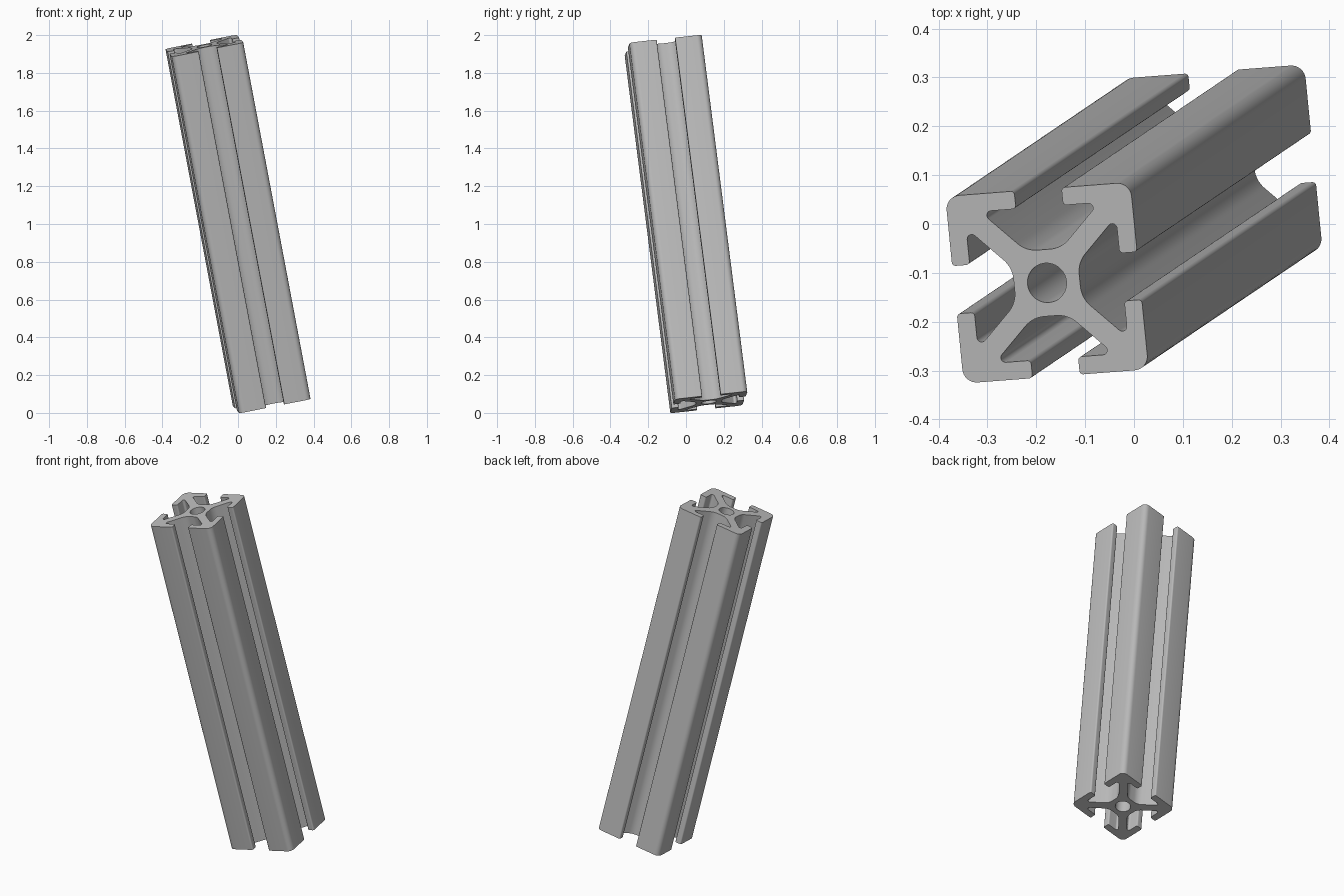
import bpy, bmesh, math
from mathutils import Vector, Matrix

cube = bpy.data.objects.get("Cube")
if cube:
    bpy.data.objects.remove(cube, do_unlink=True)

UNIT = 0.01936      # one profile unit
LENGTH = 100        # rail length in profile units

# Flat aluminium colour
metal = bpy.data.materials.new("aluminium grey")
metal.use_nodes = True
GREY = (0.5, 0.5, 0.5, 1)
metal.diffuse_color = GREY
metal.node_tree.nodes["Principled BSDF"].inputs["Base Color"].default_value = GREY


def fillet(corners):
    """Round every (x, y, radius) corner of a closed outline."""
    out = []
    for i, (x, y, r) in enumerate(corners):
        p = Vector((x, y))
        a = (Vector(corners[i - 1][:2]) - p).normalized()
        b = (Vector(corners[(i + 1) % len(corners)][:2]) - p).normalized()
        half = a.angle(b) / 2
        center = p + (a + b).normalized() * (r / math.sin(half))
        start = p + a * (r / math.tan(half)) - center
        end = p + b * (r / math.tan(half)) - center
        sweep = start.angle_signed(end)
        steps = 8
        for k in range(steps + 1):
            out.append(center + Matrix.Rotation(-sweep * k / steps, 2) @ start)
    return out


# Half of one corner arm: slot floor, pocket, lip, outer corner
half_arm = [(1.9, 3.55, 3), (6.45, 8.1, 0.5), (2.55, 8.1, 0.4), (2.55, 10, 0.4)]
arm = half_arm + [(10, 10, 1.5)] + [(y, x, r) for x, y, r in reversed(half_arm)]
corners = []
for quarter in range(4):
    corners += arm
    arm = [(y, -x, r) for x, y, r in arm]
outline = fillet(corners)
bore = [Vector((math.cos(t), math.sin(t))) * 2.1
        for t in (math.tau * k / 48 for k in range(48))]

# Fill the section between outline and bore, then extrude it
bm = bmesh.new()
edges = []
for loop in (outline, bore):
    verts = [bm.verts.new((p.x, p.y, -LENGTH / 2)) for p in loop]
    edges += [bm.edges.new((v, verts[i - 1])) for i, v in enumerate(verts)]
bmesh.ops.triangle_fill(bm, edges=edges, use_beauty=True, normal=(0, 0, 1))
top = bmesh.ops.extrude_face_region(bm, geom=bm.faces[:], use_keep_orig=True)
bmesh.ops.translate(bm, vec=(0, 0, LENGTH),
                    verts=[g for g in top["geom"] if isinstance(g, bmesh.types.BMVert)])
bmesh.ops.recalc_face_normals(bm, faces=bm.faces[:])

# Lean the rail and rest its lowest corner on the ground
axis = Vector((-0.355, -0.24, 1.88)).normalized()
side = Vector((1, 0.077, 0))
side.z = -(side.x * axis.x + side.y * axis.y) / axis.z
side.normalize()
lean = Matrix((side, axis.cross(side), axis)).transposed()
bmesh.ops.transform(bm, matrix=(lean * UNIT).to_4x4(), verts=bm.verts[:])
low = min(v.co.z for v in bm.verts)
bmesh.ops.translate(bm, vec=(0, 0, -low), verts=bm.verts[:])

mesh = bpy.data.meshes.new("slotted_rail")
bm.to_mesh(mesh)
bm.free()
mesh.materials.append(metal)
rail = bpy.data.objects.new("slotted_rail", mesh)
bpy.context.collection.objects.link(rail)

bpy.ops.object.select_all(action="DESELECT")
rail.select_set(True)
bpy.context.view_layer.objects.active = rail
bpy.ops.object.shade_smooth_by_angle(angle=math.radians(30))
